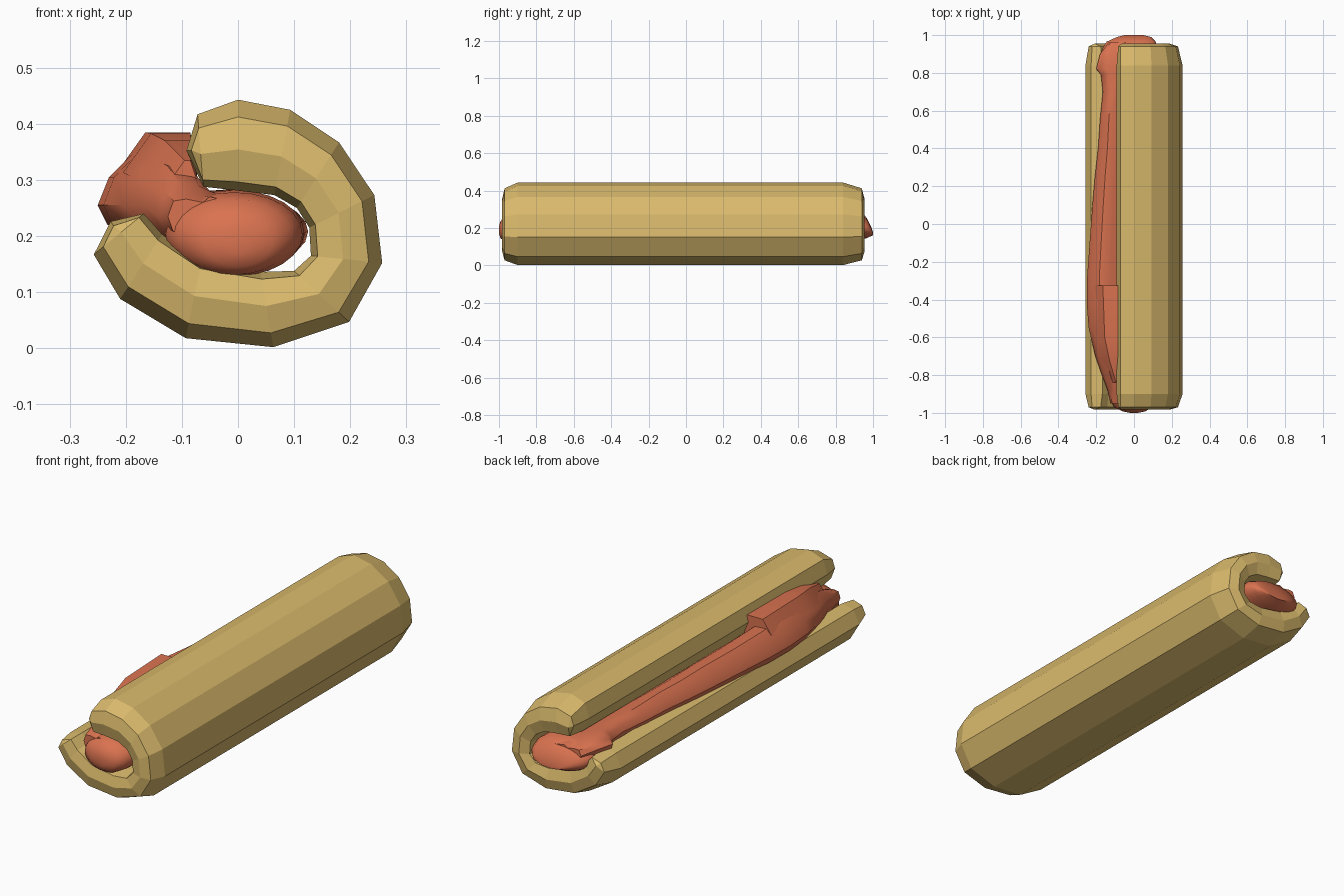
import bpy, bmesh, math
from mathutils import Vector

if "Cube" in bpy.data.objects:
    bpy.data.objects.remove(bpy.data.objects["Cube"])


def material(name, color):
    m = bpy.data.materials.new(name)
    m.diffuse_color = (*color, 1)
    m.use_nodes = True
    m.node_tree.nodes["Principled BSDF"].inputs["Base Color"].default_value = m.diffuse_color
    return m


def make_object(name, bm, mat, smooth=False):
    bmesh.ops.recalc_face_normals(bm, faces=bm.faces)
    mesh = bpy.data.meshes.new(name)
    bm.to_mesh(mesh)
    bm.free()
    ob = bpy.data.objects.new(name, mesh)
    bpy.context.collection.objects.link(ob)
    mesh.materials.append(mat)
    if smooth:
        bpy.ops.object.select_all(action='DESELECT')
        bpy.context.view_layer.objects.active = ob
        ob.select_set(True)
        bpy.ops.object.shade_smooth_by_angle(angle=math.radians(40))
    return ob


def loft(bm, sections):
    """Skin closed rings of points; returns the vertex rings."""
    rings = [[bm.verts.new(p) for p in s] for s in sections]
    for a, b in zip(rings, rings[1:]):
        n = len(a)
        for i in range(n):
            bm.faces.new((a[i], a[(i + 1) % n], b[(i + 1) % n], b[i]))
    return rings


bread = material("bread", (0.70, 0.49, 0.15))
meat = material("meat", (0.70, 0.17, 0.08))

# Bun: C-shaped section, matching outer and inner points (x, z)
outer = [(-.072, .417), (0, .443), (.093, .425), (.18, .367), (.243, .273), (.257, .152),
         (.198, .047), (.063, .002), (-.093, .018), (-.21, .088), (-.257, .167)]
inner = [(-.062, .288), (0, .281), (.065, .273), (.105, .25), (.127, .215), (.13, .165),
         (.1, .138), (.04, .136), (-.065, .155), (-.135, .203), (-.168, .24)]
tip_a, tip_b = (-.092, .352), (-.227, .226)


def bun_ring(y, f):
    out, inn = [], []
    for o, i in zip(outer, inner):
        o, i = Vector(o), Vector(i)
        mid = (o + i) / 2
        out.append(mid + (o - mid) * f)
        inn.append(mid + (i - mid) * (f + 1) / 2)
    pull = (1 - f) * .25
    ta = Vector(tip_a).lerp((Vector(outer[1]) + Vector(inner[1])) / 2, pull)
    tb = Vector(tip_b).lerp((Vector(outer[-2]) + Vector(inner[-2])) / 2, pull)
    return [(p.x, y, p.y) for p in [ta] + out + [tb] + inn[::-1]]


bm = bmesh.new()
rings = loft(bm, [bun_ring(-.97, .62), bun_ring(-.90, 1), bun_ring(.84, 1), bun_ring(.94, .62)])
n = len(outer)
for ring, y in ((rings[0], -.983), (rings[-1], .955)):
    # end cap with a raised ridge running between both tips
    o, i = ring[1:n + 1], ring[n + 2:][::-1]
    ridge = []
    for a, b in zip(o, i):
        c = (a.co + b.co) / 2
        ridge.append(bm.verts.new((c.x, y, c.z)))
    for k in range(n - 1):
        bm.faces.new((o[k], o[k + 1], ridge[k + 1], ridge[k]))
        bm.faces.new((i[k], i[k + 1], ridge[k + 1], ridge[k]))
    for tip, k in ((ring[0], 0), (ring[n + 1], -1)):
        bm.faces.new((tip, o[k], ridge[k]))
        bm.faces.new((tip, i[k], ridge[k]))
make_object("bun", bm, bread)

# Sausage: flattened oval with rounded front and a drooping back end
# stations: y, centre x, centre z, half width, half height
stations = [(-1, 0, .19, .02, .02), (-.992, 0, .19, .06, .045), (-.97, -.005, .198, .1, .067),
            (-.92, -.007, .203, .122, .075), (-.8, -.006, .207, .124, .075),
            (.8, -.02, .207, .14, .076), (.92, -.025, .208, .15, .07),
            (.965, -.015, .2, .13, .055), (.99, 0, .182, .09, .025), (1, 0, .168, .05, .008)]
bm = bmesh.new()
sections = []
for y, cx, cz, rx, rz in stations:
    ring = []
    for k in range(24):
        a = 2 * math.pi * k / 24
        ring.append((cx + rx * math.cos(a), y, cz + rz * math.sin(a)))
    sections.append(ring)
rings = loft(bm, sections)
bm.faces.new(rings[0])
bm.faces.new(rings[-1])
make_object("sausage", bm, meat, True)

# Filling: spills through the slit; stations: y, leftmost x, top z
stations = [(-.95, -.125, .27), (-.88, -.14, .30), (-.8, -.17, .33), (-.7, -.205, .345),
            (-.55, -.24, .355), (-.42, -.25, .355), (-.28, -.248, .35), (-.1, -.235, .34),
            (.1, -.22, .335), (.25, -.207, .325), (.4, -.19, .32), (.55, -.18, .31),
            (.7, -.165, .305), (.79, -.175, .30), (.82, -.2, .30), (.9, -.18, .285),
            (.96, -.135, .265)]
bm = bmesh.new()
sections = []
for y, left, top in stations:
    low = .2 if left < -.2 else .19
    pts = [(.04, .17), (-.06, .165), (left * .62, low - .015), (left * .93, low + .02),
           (left, .255 if left < -.15 else .235), (left * .92, .255 + (top - .255) * .5),
           (left * .74, top * .985), (left * .5, top - .01), (-.05, min(top, .28)), (.04, .25)]
    sections.append([(x, y, z) for x, z in pts])
rings = loft(bm, sections)
bm.faces.new(rings[0])
bm.faces.new(rings[-1])
make_object("filling", bm, meat, True)

# Raised ledge on the front half of the filling
bm = bmesh.new()
sections = []
for y, left, top in ((-.84, -.13, .335), (-.72, -.165, .37), (-.6, -.19, .383), (-.325, -.2, .385)):
    pts = [(left - .015, top - .07), (left + .035, top), (-.085, top), (-.07, .29)]
    sections.append([(x, y, z) for x, z in pts])
rings = loft(bm, sections)
bm.faces.new(rings[0])
bm.faces.new(rings[-1])
make_object("filling_ledge", bm, meat, True)
